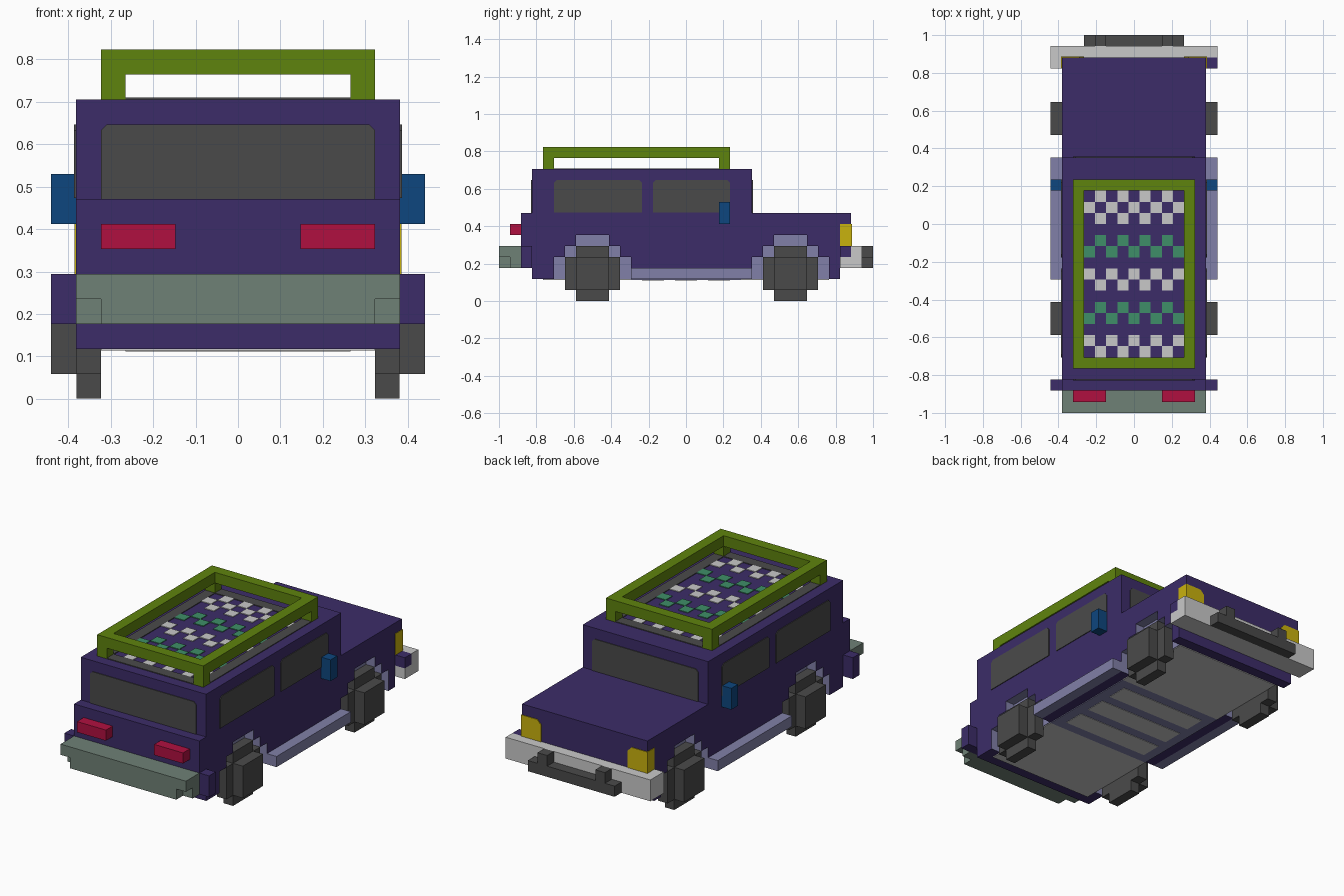
import bpy, bmesh
from mathutils import Vector

if "Cube" in bpy.data.objects:
    bpy.data.objects.remove(bpy.data.objects["Cube"])

U = 2 / 34   # block size; all part dimensions below are in blocks
T = 0.07     # thickness of painted plates, in blocks


def material(name, hex_):
    m = bpy.data.materials.new(name)
    c = [int(hex_[i:i + 2], 16) / 255 for i in (0, 2, 4)]
    m.diffuse_color = [((v + .055) / 1.055) ** 2.4 if v > .04 else v / 12.92 for v in c] + [1]
    m.use_nodes = True
    m.node_tree.nodes["Principled BSDF"].inputs["Base Color"].default_value = m.diffuse_color
    return m


PURPLE = material("purple paint", "3c2c68")
DARK = material("dark grey", "4a4a4a")
SAGE = material("grey green", "6f8176")
LIGHT = material("light grey", "c9c9c9")
LAV = material("lavender", "8180a8")
RED = material("red", "b01040")
BLUE = material("blue", "0d467e")
YELLOW = material("yellow", "c9b20d")
OLIVE = material("olive green", "5f830d")
GREEN = material("sea green", "3f8f68")


def finish(name, bm, mats):
    bmesh.ops.recalc_face_normals(bm, faces=bm.faces[:])
    bmesh.ops.scale(bm, vec=(U, U, U), verts=bm.verts[:])
    me = bpy.data.meshes.new(name)
    bm.to_mesh(me)
    bm.free()
    for m in mats:
        me.materials.append(m)
    ob = bpy.data.objects.new(name, me)
    bpy.context.collection.objects.link(ob)
    return ob


def boxes(name, mat, *specs):
    """Each spec is x0, x1, y0, y1, z0, z1."""
    bm = bmesh.new()
    for x0, x1, y0, y1, z0, z1 in specs:
        vs = bmesh.ops.create_cube(bm, size=1)["verts"]
        for v in vs:
            v.co = Vector(((x0 + x1) / 2 + v.co.x * (x1 - x0),
                           (y0 + y1) / 2 + v.co.y * (y1 - y0),
                           (z0 + z1) / 2 + v.co.z * (z1 - z0)))
    return finish(name, bm, [mat])


def mirrored(*specs):
    return list(specs) + [(-s[1], -s[0]) + tuple(s[2:]) for s in specs]


def prism(name, mats, pts, axis, a, b, rule=None):
    """Extrude a (y,z) outline along x or an (x,z) outline along y."""
    bm = bmesh.new()
    place = (lambda p: (a, p[0], p[1])) if axis == "x" else (lambda p: (p[0], a, p[1]))
    f = bm.faces.new([bm.verts.new(place(p)) for p in pts])
    ext = bmesh.ops.extrude_face_region(bm, geom=[f])["geom"]
    d = (b - a, 0, 0) if axis == "x" else (0, b - a, 0)
    bmesh.ops.translate(bm, vec=d, verts=[g for g in ext if isinstance(g, bmesh.types.BMVert)])
    bmesh.ops.recalc_face_normals(bm, faces=bm.faces[:])
    if rule:
        for f in bm.faces:
            f.material_index = rule(f)
    return finish(name, bm, mats)


def window_outline(a, b, z0, z1, c=.25):
    return [(a, z0), (b, z0), (b, z1 - c), (b - c, z1), (a + c, z1), (a, z1 - c)]


def arch(cy):
    return [(cy - 3.5, 2), (cy - 3.5, 4), (cy - 2.5, 4), (cy - 2.5, 5), (cy - 1.5, 5), (cy - 1.5, 6),
            (cy + 1.5, 6), (cy + 1.5, 5), (cy + 2.5, 5), (cy + 2.5, 4), (cy + 3.5, 4), (cy + 3.5, 2)]


def in_arch(f):
    c = f.calc_center_median()
    near = any(abs(c.y - cy) < 3.6 for cy in AXLES)
    return int(abs(f.normal.x) < .5 and near and 2.1 < c.z < 6.1)


AXLES = (-8.5, 9.5)

# Body: solid core plus side panels with stepped wheel arches
upper = [(14, 2), (14, 4), (15, 4), (15, 8), (6, 8), (6, 12), (-14, 12), (-14, 8),
         (-15, 8), (-15, 3), (-14, 3), (-14, 2)]
prism("body_core", [PURPLE], upper, "x", -5.5, 5.5)
for s, side in ((1, "right"), (-1, "left")):
    prism(f"body_side_{side}", [PURPLE, LAV], upper + arch(AXLES[0]) + arch(AXLES[1]),
          "x", 5.5 * s, 6.5 * s, in_arch)
    for cy, end in zip(AXLES, ("rear", "front")):
        prism(f"arch_lining_{end}_{side}", [LAV], arch(cy), "x", 5.5 * s, (5.5 + T) * s)
        # Blocky wheel: tyre cross and outer hub block
        boxes(f"wheel_{end}_{side}", DARK, *[
            (min(s * a, s * b), max(s * a, s * b), cy - w, cy + w, z0, z1)
            for a, b, w, z0, z1 in ((5.5, 6.5, 2.5, 1, 4), (5.5, 6.48, 1.5, 0, 5), (6.4, 7.5, 1.5, 1, 4))])
    # Side windows
    for a, b, n in ((-12, -4, "rear"), (-3, 4, "front")):
        prism(f"window_{n}_{side}", [DARK], window_outline(a, b, 8.05, 11), "x", 6.5 * s, (6.5 + T) * s)

prism("tail_window", [DARK], window_outline(-5.5, 5.5, 8, 11), "y", -14, -14 - T)
prism("windshield", [DARK], window_outline(-5.5, 5.5, 8, 11), "y", 6, 6 + T)

# Running boards and mirrors
boxes("running_boards", LAV, *mirrored((6.5, 7.5, -5, 6, 2, 3)))
boxes("mirrors", BLUE, *mirrored((6.5, 7.5, 3, 4, 7, 9)))

# Tail end: bumper, corner blocks, lamps
boxes("tail_bumper", SAGE, (-6.5, 6.5, -17, -15, 4, 5), (-6.5, 6.5, -16, -15, 3, 4),
      (-5.5, 5.5, -17, -16, 3, 4))
boxes("tail_corner_blocks", PURPLE, *mirrored((6.5, 7.5, -15, -14, 3, 5)))
boxes("tail_lamps", RED, *mirrored((2.5, 5.5, -16, -15, 6, 7)))

# Nose end: bumper, corner block, guard bar, headlamps
boxes("nose_bumper", LIGHT, (-7.5, 7.5, 15, 16, 3, 5), (-7.5, 7.5, 14, 15, 3, 4),
      (-7.5, -6.5, 14, 15, 4, 5))
boxes("nose_corner_block", PURPLE, (6.5, 7.5, 14, 15, 4, 5))
boxes("guard_bar", DARK, (-4.5, 4.5, 16, 17, 3, 4), *mirrored((2.5, 3.5, 16, 17, 4, 5)))
for s, side in ((1, "right"), (-1, "left")):
    lamp = [(4.5 * s, 5), (6.55 * s, 5), (6.55 * s, 7), (4.9 * s, 7), (4.5 * s, 6.6)]
    prism(f"headlamp_{side}", [YELLOW], lamp, "y", 14, 15 + T)

# Roof rack with four legs
boxes("roof_rack", OLIVE, *mirrored((4.5, 5.5, -13, 4, 13, 14)),
      (-4.5, 4.5, 3, 4, 13, 14), (-4.5, 4.5, -13, -12, 13, 14),
      *mirrored((4.5, 5.5, 3, 4, 12, 13), (4.5, 5.5, -13, -12, 12, 13)))

# Roof paint: grey border and checkered bands
R = (12, 12 + T)
boxes("roof_border", DARK, *mirrored((4.5, 5.5, -12, 3, *R)),
      (-4.5, 4.5, 3, 4, *R), (-4.5, 4.5, -13, -12, *R))


def checks(rows):
    return [(c - 4.5, c - 3.5, 2 - r, 3 - r, *R) for r in rows for c in range(9) if (r + c) % 2]


boxes("roof_checks_light", LIGHT, *checks((0, 1, 2, 7, 8, 13, 14)))
boxes("roof_checks_green", GREEN, *checks((4, 5, 10, 11)))

# Underside: lavender floor with light panels
boxes("floor_base", LAV, (-5.5, 5.5, -5, 5, 2 - T, 2))
boxes("floor_panels", LIGHT, (-5.5, 5.5, 5, 13, 2 - T, 2), (-5.5, 5.5, -13, -5, 2 - T, 2),
      *[(-4.5, 4.5, y, y + 2, 2 - 1.6 * T, 2 - T) for y in (-4, -1, 2)])
